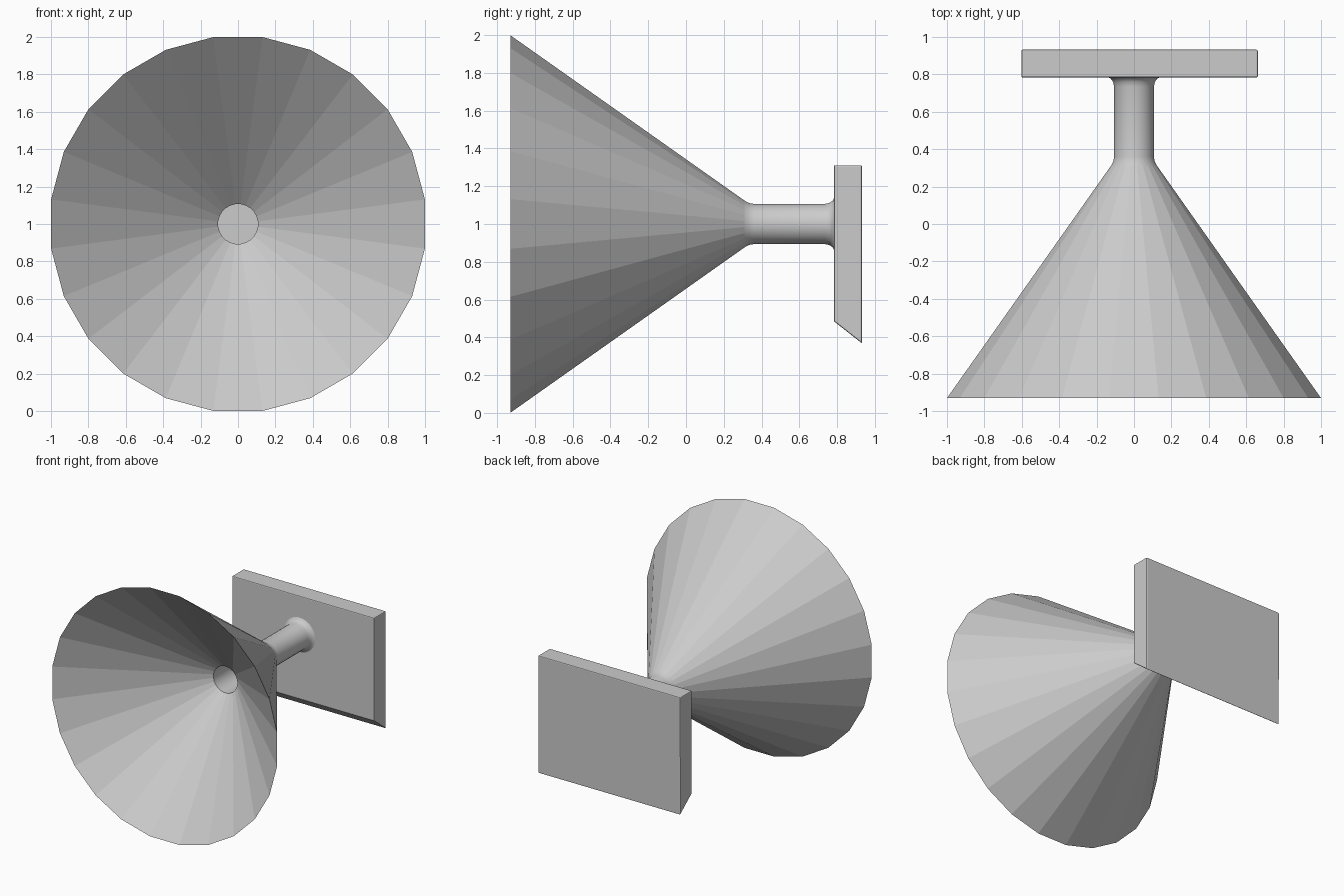
import bpy, bmesh
from math import pi, sin, cos

cube = bpy.data.objects.get("Cube")
if cube:
    bpy.data.objects.remove(cube, do_unlink=True)

GREY = (0.6, 0.6, 0.6, 1)
grey = bpy.data.materials.new("plain_grey")
grey.use_nodes = True
grey.diffuse_color = GREY
grey.node_tree.nodes["Principled BSDF"].inputs["Base Color"].default_value = GREY

SIDES = 24
AXIS_Z = 1.0


def add_object(name, bm):
    mesh = bpy.data.meshes.new(name)
    bm.to_mesh(mesh)
    bm.free()
    mesh.materials.append(grey)
    obj = bpy.data.objects.new(name, mesh)
    bpy.context.collection.objects.link(obj)
    return obj


def lathe(name, profile, smooth):
    """Shell turned about the y direction from (radius, y) points."""
    bm = bmesh.new()
    rings = []
    for r, y in profile:
        angles = [2 * pi * (i + 0.5) / SIDES for i in range(SIDES)]
        rings.append([bm.verts.new((r * cos(a), y, AXIS_Z + r * sin(a))) for a in angles])
    for a, b in zip(rings, rings[1:]):
        for i in range(SIDES):
            j = (i + 1) % SIDES
            face = bm.faces.new((a[i], a[j], b[j], b[i]))
            face.smooth = smooth
    bmesh.ops.recalc_face_normals(bm, faces=bm.faces)
    return add_object(name, bm)


# Thick-walled horn: steep outside, sharp rim, shallower inside cone
lathe("horn", [(0.125, 0.31), (1.008, -0.93), (0.107, -0.16)], False)

# Bore running from the inside cone back to the neck
lathe("bore", [(0.107, -0.16), (0.107, 0.36)], True)

# Hollow neck, blending into the horn and flaring at the plate
lathe("neck", [(0.125, 0.31), (0.112, 0.333), (0.107, 0.36), (0.107, 0.735),
               (0.113, 0.76), (0.125, 0.777), (0.143, 0.785)], True)

# Mounting plate: side profile with a sloped underside, extruded across x
bm = bmesh.new()
section = [(0.783, 1.311), (0.783, 0.485), (0.932, 0.368), (0.932, 1.311)]
face = bm.faces.new([bm.verts.new((-0.602, y, z)) for y, z in section])
extruded = bmesh.ops.extrude_face_region(bm, geom=[face])
moved = [v for v in extruded["geom"] if isinstance(v, bmesh.types.BMVert)]
bmesh.ops.translate(bm, verts=moved, vec=(1.264, 0, 0))
bmesh.ops.recalc_face_normals(bm, faces=bm.faces)
plate = add_object("mounting_plate", bm)
bevel = plate.modifiers.new("soft_edges", "BEVEL")
bevel.width = 0.007
bevel.segments = 2
